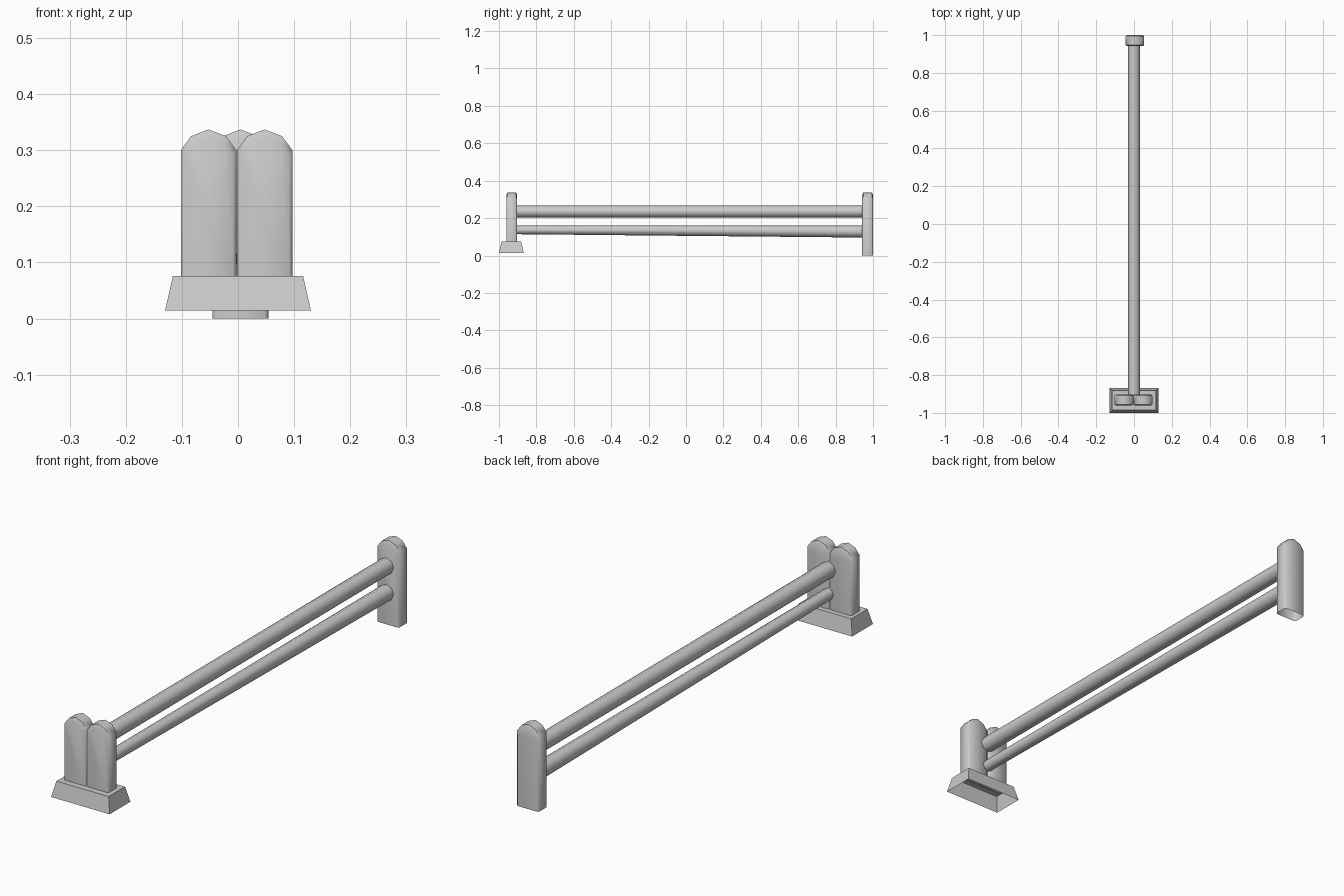
import bpy, bmesh, math

if "Cube" in bpy.data.objects:
    bpy.data.objects.remove(bpy.data.objects["Cube"])


def finish(name, bm, smooth=None):
    bmesh.ops.recalc_face_normals(bm, faces=bm.faces)
    mesh = bpy.data.meshes.new(name)
    bm.to_mesh(mesh)
    bm.free()
    obj = bpy.data.objects.new(name, mesh)
    bpy.context.collection.objects.link(obj)
    if smooth:
        bpy.ops.object.select_all(action='DESELECT')
        obj.select_set(True)
        bpy.context.view_layer.objects.active = obj
        bpy.ops.object.shade_smooth_by_angle(angle=math.radians(smooth))
    return obj


def loft(name, rings, closed, caps, smooth=None):
    """Skin equal-length point rings; caps lists the rings to fill."""
    bm = bmesh.new()
    loops = [[bm.verts.new(p) for p in ring] for ring in rings]
    n = len(loops[0])
    for a, b in zip(loops, loops[1:]):
        for i in range(n if closed else n - 1):
            j = (i + 1) % n
            bm.faces.new((a[i], a[j], b[j], b[i]))
    for c in caps:
        bm.faces.new(loops[c])
    return finish(name, bm, smooth)


# Round-topped post with softened front and back edges, open underneath
def post(name, cx, y0, y1, z0):
    def arch(y, side, top):
        half = [(0.0495, z0), (0.0495, 0.30), (0.031, 0.325)]
        s = (0.0495 - side) / 0.0495
        pts = [(-x, z) for x, z in half] + [(0, 0.337)] + half[::-1]
        return [(cx + x * s, y, z if z == z0 else z - top) for x, z in pts]

    c = 0.006
    rings = [arch(y0, 0.006, 0.013), arch(y0 + c, 0, 0),
             arch(y1 - c, 0, 0), arch(y1, 0.006, 0.013)]
    return loft(name, rings, False, (0, -1), 50)


# Eight-sided rail running along y, each end given as (y, z, radius)
def rail(name, *ends):
    rings = []
    for y, z, r in ends:
        angles = [math.tau * i / 8 for i in range(8)]
        rings.append([(r * math.cos(a), y, z + r * math.sin(a)) for a in angles])
    return loft(name, rings, True, (0, -1), 50)


def rectangle(x0, x1, y0, y1, z):
    return [(x0, y0, z), (x1, y0, z), (x1, y1, z), (x0, y1, z)]


# Tapered foot block, hollow from below
loft("base", [rectangle(-0.13, 0.13, -1.0, -0.868, 0.014),
              rectangle(-0.116, 0.116, -0.986, -0.882, 0.076)], True, (-1,))

# Twin posts on the base and the single far post
post("front_post_left", -0.0525, -0.961, -0.903, 0.074)
post("front_post_right", 0.0475, -0.961, -0.903, 0.074)
post("back_post", 0.0045, 0.942, 1.0, 0.0)

# Upper rail and tapering lower rail
rail("upper_rail", (-0.91, 0.235, 0.032), (0.95, 0.235, 0.032))
rail("lower_rail", (-0.91, 0.137, 0.023), (0.95, 0.128, 0.032))
